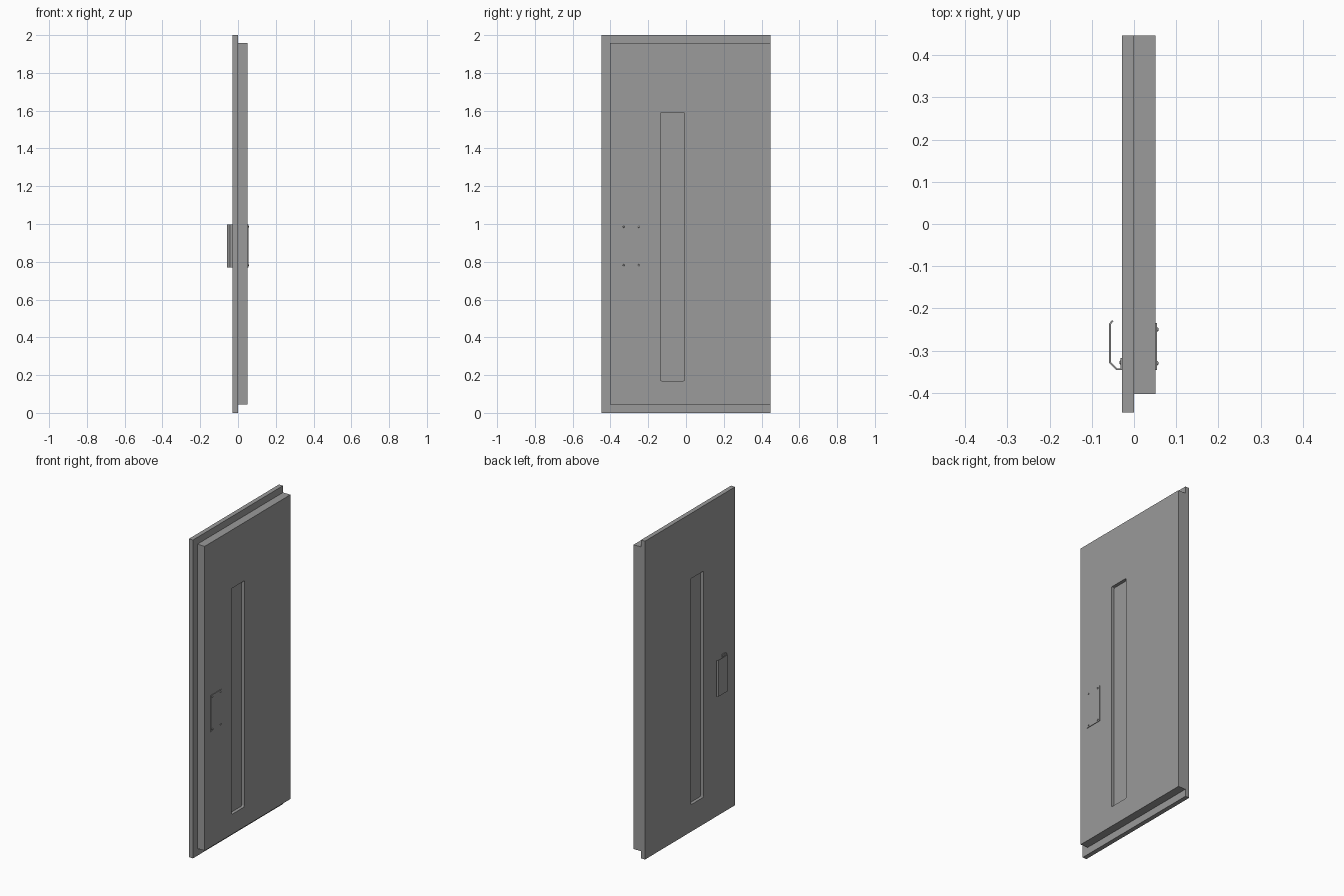
import bpy, bmesh, math
from mathutils import Vector, Matrix

if "Cube" in bpy.data.objects:
    bpy.data.objects.remove(bpy.data.objects["Cube"])

WINDOW = (-0.135, -0.008, 0.17, 1.59)   # y0, y1, z0, z1
GRIP_Z = (0.77, 0.998)
STEEL = bpy.data.materials.new("dark_grey_steel")
STEEL.diffuse_color = (0.325, 0.325, 0.325, 1)
STEEL.use_nodes = True
STEEL.node_tree.nodes["Principled BSDF"].inputs["Base Color"].default_value = STEEL.diffuse_color


def finish(bm, name):
    bmesh.ops.recalc_face_normals(bm, faces=bm.faces)
    me = bpy.data.meshes.new(name)
    bm.to_mesh(me)
    bm.free()
    me.materials.append(STEEL)
    ob = bpy.data.objects.new(name, me)
    bpy.context.collection.objects.link(ob)
    return ob


def outline(rect, r=0.0, steps=4):
    """Rectangle in the y-z plane, with optional rounded corners."""
    y0, y1, z0, z1 = rect
    if r == 0:
        return [(y0, z0), (y1, z0), (y1, z1), (y0, z1)]
    pts = []
    centres = [(y1 - r, z1 - r), (y0 + r, z1 - r), (y0 + r, z0 + r), (y1 - r, z0 + r)]
    for k, (cy, cz) in enumerate(centres):
        for i in range(steps + 1):
            a = math.pi / 2 * (k + i / steps)
            pts.append((cy + r * math.cos(a), cz + r * math.sin(a)))
    return pts


def panel(name, x0, x1, loops):
    """Extrude y-z outlines (first is the rim, others are holes) from x0 to x1."""
    bm = bmesh.new()
    edges = []
    for pts in loops:
        vs = [bm.verts.new((x0, y, z)) for y, z in pts]
        edges += [bm.edges.new((vs[i - 1], vs[i])) for i in range(len(vs))]
    bmesh.ops.triangle_fill(bm, edges=edges, use_beauty=True, normal=Vector((-1, 0, 0)))
    ext = bmesh.ops.extrude_face_region(bm, geom=bm.faces[:], use_keep_orig=True)
    moved = [g for g in ext["geom"] if isinstance(g, bmesh.types.BMVert)]
    bmesh.ops.translate(bm, verts=moved, vec=(x1 - x0, 0, 0))
    bmesh.ops.dissolve_limit(bm, angle_limit=0.001, verts=bm.verts[:], edges=bm.edges[:])
    return finish(bm, name)


def screw(name, x, y, z, height):
    """Domed screw head, flattened along x."""
    bm = bmesh.new()
    mat = Matrix.Translation((x, y, z)) @ Matrix.Diagonal((height, 0.005, 0.005, 1)) \
        @ Matrix.Rotation(math.pi / 2, 4, 'Y')
    bmesh.ops.create_uvsphere(bm, u_segments=16, v_segments=8, radius=1, matrix=mat)
    for f in bm.faces:
        f.smooth = True
    return finish(bm, name)


# Rebated door leaf: wide outer skin and narrower inner skin, flush on the hinge side
hole = outline(WINDOW, 0.006)
panel("outer_leaf", -0.028, 0.0, [outline((-0.447, 0.447, 0, 2)), hole])
panel("inner_leaf", 0.0, 0.051, [outline((-0.403, 0.447, 0.045, 1.957)), hole])

# Window pane recessed from both faces
panel("window_pane", -0.008, 0.031, [hole])

# Folded sheet pull handle on the outside
path = [(-0.030, -0.318), (-0.030, -0.344), (-0.041, -0.344),
        (-0.057, -0.328), (-0.057, -0.237), (-0.0505, -0.229)]
bm = bmesh.new()
rows = [[bm.verts.new((x, y, z)) for z in GRIP_Z] for x, y in path]
for a, b in zip(rows, rows[1:]):
    bm.faces.new((a[0], b[0], b[1], a[1]))
handle = finish(bm, "pull_handle")
sol = handle.modifiers.new("thickness", 'SOLIDIFY')
sol.thickness = 0.004
sol.offset = 0
sol.use_even_offset = True

# Flat push plate on the inside
panel("push_plate", 0.051, 0.0545, [outline((-0.346, -0.235, *GRIP_Z))])

# Fixing screws
for i, z in enumerate((0.782, 0.985)):
    screw(f"handle_screw_{i}", -0.032, -0.328, z, 0.003)
    for j, y in enumerate((-0.33, -0.25)):
        screw(f"plate_screw_{i}_{j}", 0.0545, y, z, 0.004)
